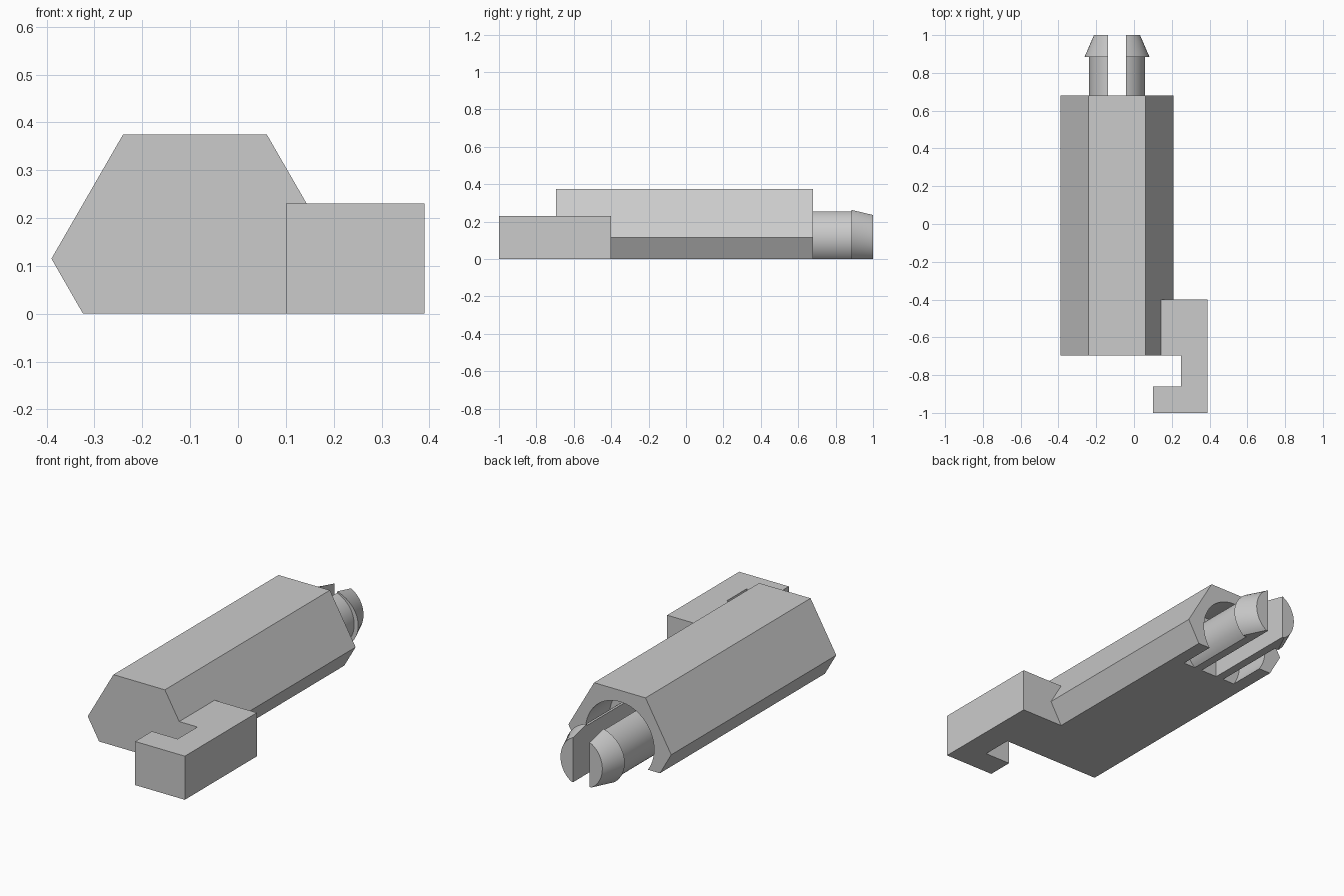
import bpy, bmesh, math
from mathutils import Vector

cube = bpy.data.objects.get("Cube")
if cube:
    bpy.data.objects.remove(cube, do_unlink=True)

grey = bpy.data.materials.new("light_grey")
grey.use_nodes = True
colour = (0.6, 0.6, 0.6, 1)
grey.diffuse_color = colour
grey.node_tree.nodes["Principled BSDF"].inputs["Base Color"].default_value = colour

CX, CZ = -0.09, 0.115      # shared axis of body, bore and pegs
BACK, BORE_END = 0.68, 0.48


def loft(name, rings):
    """Skin equal-length rings of points and cap both ends."""
    bm = bmesh.new()
    loops = [[bm.verts.new(p) for p in ring] for ring in rings]
    for a, b in zip(loops, loops[1:]):
        for i in range(len(a)):
            j = (i + 1) % len(a)
            bm.faces.new((a[i], a[j], b[j], b[i]))
    bm.faces.new(loops[0])
    bm.faces.new(loops[-1])
    bmesh.ops.recalc_face_normals(bm, faces=bm.faces)
    mesh = bpy.data.meshes.new(name)
    bm.to_mesh(mesh)
    bm.free()
    mesh.materials.append(grey)
    obj = bpy.data.objects.new(name, mesh)
    bpy.context.collection.objects.link(obj)
    return obj


def smooth(obj):
    bpy.ops.object.select_all(action='DESELECT')
    obj.select_set(True)
    bpy.context.view_layer.objects.active = obj
    bpy.ops.object.shade_smooth_by_angle(angle=math.radians(25))


# Hexagonal body, cut flat underneath
hexagon = [(-0.39, CZ), (-0.24, 0.375), (0.06, 0.375), (0.21, CZ), (0.144, 0), (-0.324, 0)]
body = loft("hexagonal_body", [[(x, y, z) for x, z in hexagon] for y in (-0.695, BACK)])

# Round bore in the back end, open at the bottom
bpy.ops.mesh.primitive_cylinder_add(vertices=64, radius=0.2, depth=0.8,
                                    location=(CX, BORE_END + 0.4, CZ),
                                    rotation=(math.pi / 2, 0, 0))
cutter = bpy.context.object
cutter.name = "bore_cutter"
cutter.hide_render = True
cutter.data.materials.append(grey)
cut = body.modifiers.new("bore", 'BOOLEAN')
cut.operation = 'DIFFERENCE'
cut.solver = 'EXACT'
cut.object = cutter
bpy.context.view_layer.objects.active = body
bpy.ops.object.modifier_apply(modifier=cut.name)
bpy.data.objects.remove(cutter, do_unlink=True)
smooth(body)

# Hook on the front left corner
outline = [(0.14, -0.4), (0.39, -0.4), (0.39, -1), (0.1, -1),
           (0.1, -0.86), (0.25, -0.86), (0.25, -0.695), (0.14, -0.695)]
loft("side_hook", [[(x, y, z) for x, y in outline] for z in (0, 0.23)])


# Split snap peg: two mirrored halves with flared tips
def half_section(side, rx, rz, y, gap=0.048, steps=24):
    top = math.acos(gap / rx)
    low = max(-math.asin(min(1, CZ / rz)), -top)
    points = [(gap, -CZ)]
    for i in range(steps + 1):
        a = low + (top - low) * i / steps
        points.append((rx * math.cos(a), rz * math.sin(a)))
    return [Vector((CX + side * x, y, CZ + z)) for x, z in points]


for side, label in ((1, "left"), (-1, "right")):
    sections = [(0.148, 0.148, BORE_END - 0.01), (0.148, 0.148, 0.885),
                (0.172, 0.154, 0.885), (0.122, 0.131, 1)]
    smooth(loft(label + "_snap_peg", [half_section(side, *s) for s in sections]))
